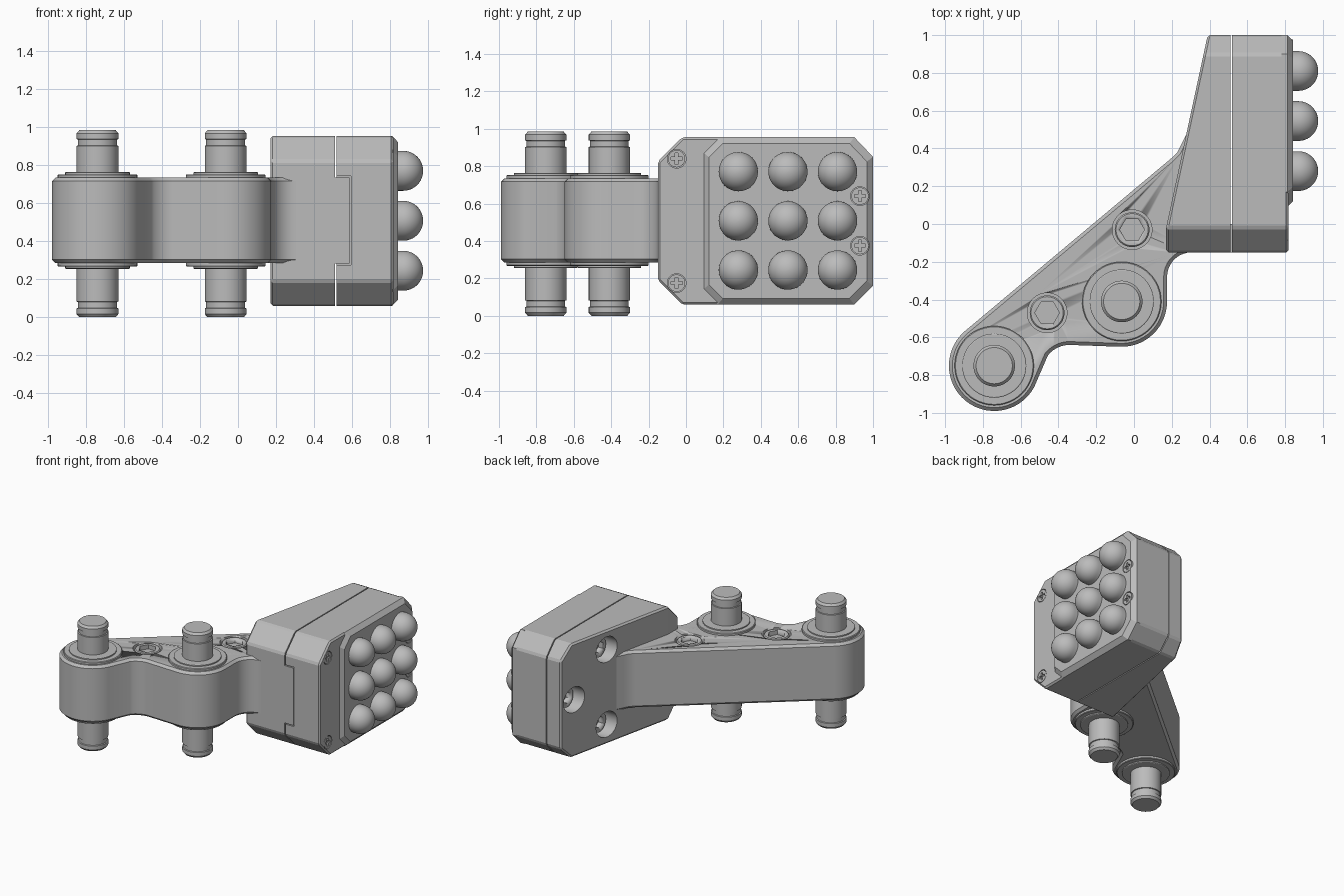
import bpy, bmesh, math
from mathutils import Matrix, Vector

if "Cube" in bpy.data.objects:
    bpy.data.objects.remove(bpy.data.objects["Cube"])

grey = bpy.data.materials.new("machined grey")
grey.use_nodes = True
COLOUR = (0.5, 0.5, 0.5, 1)
grey.diffuse_color = COLOUR
grey.node_tree.nodes["Principled BSDF"].inputs["Base Color"].default_value = COLOUR
ALONG_X = Matrix.Rotation(math.pi / 2, 4, 'Y')


def activate(ob):
    bpy.ops.object.select_all(action='DESELECT')
    ob.select_set(True)
    bpy.context.view_layer.objects.active = ob


def make(name, bm, smooth=True):
    bmesh.ops.recalc_face_normals(bm, faces=bm.faces)
    me = bpy.data.meshes.new(name)
    bm.to_mesh(me)
    bm.free()
    me.materials.append(grey)
    ob = bpy.data.objects.new(name, me)
    bpy.context.collection.objects.link(ob)
    if smooth:
        activate(ob)
        bpy.ops.object.shade_smooth_by_angle(angle=math.radians(30))
    return ob


def lathe(name, profile, loc, sideways=False, sides=48):
    """Solid of revolution from (radius, height) points."""
    bm = bmesh.new()
    rings = [[bm.verts.new((r * math.cos(math.tau * i / sides),
                            r * math.sin(math.tau * i / sides), h))
              for i in range(sides)] for r, h in profile]
    for a, b in zip(rings, rings[1:]):
        for i in range(sides):
            j = (i + 1) % sides
            bm.faces.new((a[i], a[j], b[j], b[i]))
    bm.faces.new(rings[0])
    bm.faces.new(rings[-1])
    turn = ALONG_X if sideways else Matrix()
    bm.transform(Matrix.Translation(loc) @ turn)
    return make(name, bm)


def rod(name, r, low, high, loc, sideways=False, sides=48):
    return lathe(name, [(r, low), (r, high)], loc, sideways, sides)


def box(name, x, y, z):
    bm = bmesh.new()
    bmesh.ops.create_cube(bm, size=1)
    for v in bm.verts:
        v.co = [lo + (c + 0.5) * (hi - lo) for c, (lo, hi) in zip(v.co, (x, y, z))]
    return make(name, bm, False)


def cut(target, *cutters):
    for c in cutters:
        m = target.modifiers.new("cut", 'BOOLEAN')
        m.operation, m.solver, m.object = 'DIFFERENCE', 'EXACT', c
        activate(target)
        bpy.ops.object.modifier_apply(modifier=m.name)
        bpy.data.objects.remove(c)


def bevel(ob, width, angle):
    m = ob.modifiers.new("edge", 'BEVEL')
    m.width, m.segments = width, 1
    m.limit_method, m.angle_limit = 'ANGLE', math.radians(angle)
    activate(ob)
    bpy.ops.object.modifier_apply(modifier=m.name)


def arc(c, r, start, end, n=14):
    return [(c[0] + r * math.cos(math.radians(start + (end - start) * i / n)),
             c[1] + r * math.sin(math.radians(start + (end - start) * i / n)))
            for i in range(n + 1)]


# Arm: one outline swept around the two pin bosses and into the head
PINS = [(-0.74, -0.75), (-0.065, -0.41)]
outline = arc(PINS[0], 0.24, 131, 332, 28)
outline += arc((-0.34, -0.79), 0.15, 140, 92, 7)
outline += arc(PINS[1], 0.24, 268, 360, 14)
outline += arc((0.305, -0.28), 0.13, 180, 90, 9)
outline += [(0.5, -0.14), (0.5, 0.5), (0.29, 0.5), (0.25, 0.42), (0.23, 0.38), (0.2, 0.35)]
bm = bmesh.new()
base = bm.faces.new([bm.verts.new((x, y, 0.285)) for x, y in outline])
lift = bmesh.ops.extrude_face_region(bm, geom=[base])
bmesh.ops.translate(bm, vec=(0, 0, 0.45),
                    verts=[v for v in lift["geom"] if isinstance(v, bmesh.types.BMVert)])
arm = make("arm", bm)
bevel(arm, 0.018, 60)

# Socket screws sunk into the arm
for i, (x, y) in enumerate([(-0.46, -0.47), (-0.01, -0.03)]):
    cut(arm, rod("pocket", 0.105, 0.69, 0.8, (x, y, 0)))
    screw = lathe("arm_screw_%d" % (i + 1),
                  [(0.092, 0.68), (0.092, 0.725), (0.085, 0.733)], (x, y, 0))
    cut(screw, rod("hex", 0.065, 0.7, 0.8, (x, y, 0), sides=6))

# Pins with retaining grooves, and stepped collars on both sides of the arm
half = [(0.11, 0), (0.11, 0.41), (0.103, 0.412), (0.103, 0.443),
        (0.11, 0.446), (0.11, 0.476), (0.096, 0.4925)]
for i, (x, y) in enumerate(PINS):
    mirrored = [(r, -h) for r, h in reversed(half[1:])]
    lathe("pin_%d" % (i + 1), mirrored + half[1:], (x, y, 0.4925))
    for side, z, s in (("top", 0.735, 1), ("bottom", 0.285, -1)):
        steps = [(0.21, -0.01), (0.21, 0.014), (0.205, 0.018), (0.17, 0.018),
                 (0.17, 0.027), (0.165, 0.03)]
        lathe("collar_%s_%d" % (side, i + 1), [(r, s * h) for r, h in steps], (x, y, z))

# Head: eight-sided block with a slanting rear face
corners = [(-0.15, 0.19), (-0.02, 0.06), (0.9, 0.06), (1, 0.16),
           (1, 0.85), (0.9, 0.955), (-0.02, 0.955), (-0.15, 0.825)]


def rear_x(y):
    return 0.17 + 0.22 * max(0, y + 0.02) / 1.02


bm = bmesh.new()
rear = [bm.verts.new((rear_x(y), y, z)) for y, z in corners]
front = [bm.verts.new((0.818, y, z)) for y, z in corners]
for i in range(8):
    j = (i + 1) % 8
    bm.faces.new((rear[i], rear[j], front[j], front[i]))
bm.faces.new(front)
bm.faces.new([rear[i] for i in (0, 1, 6, 7)])
bm.faces.new(rear[1:7])
head = make("head_block", bm, False)
bevel(head, 0.012, 30)

# Raised pad plate with chamfered rim
bm = bmesh.new()
rim = [(0.09, 0.14), (0.17, 0.06), (0.9, 0.06), (1, 0.16),
       (1, 0.85), (0.9, 0.955), (0.17, 0.955), (0.09, 0.875)]
loops = []
for x, inset in ((0.78, 0), (0.812, 0), (0.843, 0.033)):
    ky, kz = 1 - inset / 0.455, 1 - inset / 0.4475
    loops.append([bm.verts.new((x, 0.545 + (y - 0.545) * ky, 0.5075 + (z - 0.5075) * kz))
                  for y, z in rim])
for a, b in zip(loops, loops[1:]):
    for i in range(8):
        j = (i + 1) % 8
        bm.faces.new((a[i], a[j], b[j], b[i]))
bm.faces.new(loops[0])
bm.faces.new(loops[-1])
plate = make("pad_plate", bm, False)

# Parting line between the head halves, stepping forward around the tongue
seam, tongue, skin = (0.511, 0.519), (0.587, 0.595), (-0.2, -0.12)
cut(head,
    box("seam", seam, (-0.2, 1.1), (0, 0.284)),
    box("seam", seam, (-0.2, 1.1), (0.736, 1.1)),
    box("seam", seam, (0, 1.1), (0.27, 0.75)),
    box("seam", tongue, skin, (0.276, 0.744)),
    box("seam", (0.515, 0.595), skin, (0.276, 0.284)),
    box("seam", (0.515, 0.595), skin, (0.736, 0.744)))

# Counterbored socket screws in the slanting rear face
for i, (y, z) in enumerate([(0.875, 0.51), (0.565, 0.805), (0.565, 0.215)]):
    x = rear_x(y)
    cut(head, rod("bore", 0.1, -0.3, 0.12, (x, y, z), True))
    screw = rod("rear_screw_%d" % (i + 1), 0.075, 0.06, 0.13, (x, y, z), True)
    cut(screw, rod("hex", 0.045, 0, 0.1, (x, y, z), True, 6))

# Small cross-slot screws on the pad side
for i, (x, y, z, host) in enumerate([(0.818, -0.05, 0.84, head), (0.818, -0.05, 0.175, head),
                                     (0.843, 0.93, 0.64, plate), (0.843, 0.93, 0.375, plate)]):
    cut(host, rod("pocket", 0.05, -0.02, 0.05, (x, y, z), True, 32))
    screw = rod("pad_screw_%d" % (i + 1), 0.046, -0.03, -0.001, (x, y, z), True, 32)
    cut(screw,
        box("slot", (x - 0.015, x + 0.1), (y - 0.03, y + 0.03), (z - 0.008, z + 0.008)),
        box("slot", (x - 0.015, x + 0.1), (y - 0.008, y + 0.008), (z - 0.03, z + 0.03)))

# Three by three grid of round-nosed studs
nose = [(0.105, -0.04)] + [(0.105 * math.cos(a), 0.105 * math.sin(a))
                           for a in (math.pi / 2 * i / 13 for i in range(13))]
nose.append((0.002, 0.105))
for row in range(3):
    for col in range(3):
        lathe("stud_%d_%d" % (row + 1, col + 1), nose,
              (0.87, 0.28 + 0.265 * col, 0.245 + 0.263 * row), True)
